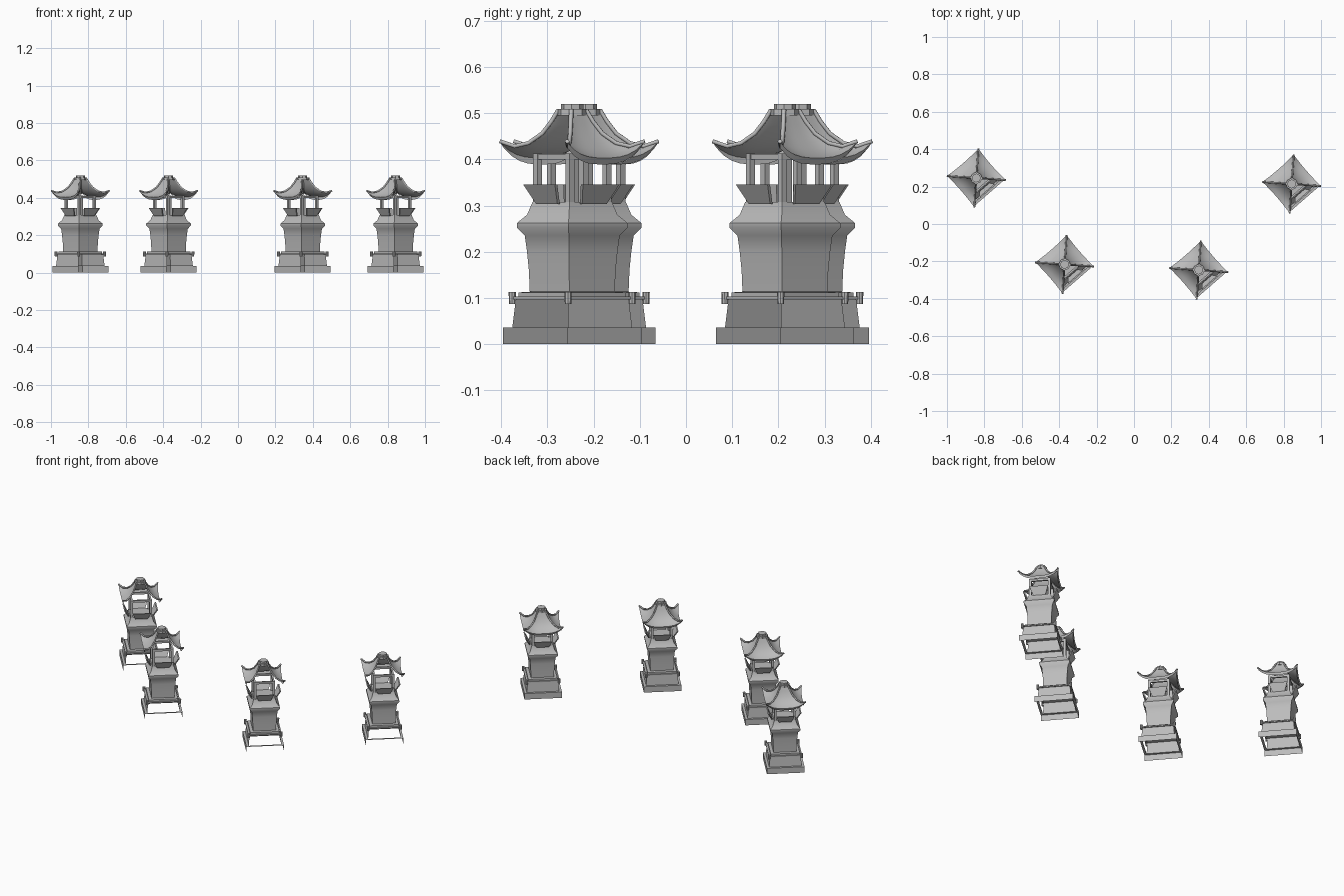
import bpy, bmesh, math
from mathutils import Matrix, Vector

cube = bpy.data.objects.get("Cube")
if cube:
    bpy.data.objects.remove(cube, do_unlink=True)

stone = bpy.data.materials.new("grey_stone")
stone.use_nodes = True
stone.diffuse_color = (0.5, 0.5, 0.5, 1)
stone.node_tree.nodes["Principled BSDF"].inputs["Base Color"].default_value = (0.5, 0.5, 0.5, 1)

H = math.sqrt(0.5)
OPEN_SIDE = 3          # the side left open, facing front and +x
PLACES = [(-0.843, 0.246), (-0.371, -0.216), (0.346, -0.246), (0.843, 0.214)]
NAMES = ["far_right", "near_right", "near_left", "far_left"]
TURN = math.radians(41)


def turned(k):
    return Matrix.Rotation(k * math.pi / 2, 4, 'Z')


def place(name, data):
    """Put one copy of a part in each of the four towers."""
    data.materials.append(stone)
    for tower, (x, y) in zip(NAMES, PLACES):
        ob = bpy.data.objects.new(f"{tower}_{name}", data)
        ob.matrix_world = Matrix.Translation((x, y, 0)) @ Matrix.Rotation(TURN, 4, 'Z')
        bpy.context.scene.collection.objects.link(ob)


def finish(name, bm, smooth=True):
    bmesh.ops.remove_doubles(bm, verts=bm.verts, dist=0.0002)
    if smooth:
        for e in bm.edges:
            e.smooth = len(e.link_faces) == 2 and e.calc_face_angle(0) < math.radians(40)
        for f in bm.faces:
            f.smooth = True
    me = bpy.data.meshes.new(name)
    bm.to_mesh(me)
    bm.free()
    place(name, me)


def grid(bm, rows):
    """Faces between rows of points."""
    vs = [[bm.verts.new(p) for p in row] for row in rows]
    for a, b in zip(vs, vs[1:]):
        for i in range(len(a) - 1):
            bm.faces.new((a[i], a[i + 1], b[i + 1], b[i]))


def tier(bm, profile, sides=range(4)):
    """Square shell from (corner radius, height) pairs."""
    for k in sides:
        m = turned(k)
        grid(bm, [[m @ Vector((r * H, s * r * H, z)) for s in (-1, 1)] for r, z in profile])


def block(bm, centre, size, k=0):
    m = turned(k) @ Matrix.Translation(centre) @ Matrix.Diagonal((*size, 1))
    bmesh.ops.create_cube(bm, size=1, matrix=m)


# Stepped base: walls on three sides, ledges all round
closed = [k for k in range(4) if k != OPEN_SIDE]
bm = bmesh.new()
tier(bm, [(0.15, 0), (0.15, 0.036)], closed)
tier(bm, [(0.15, 0.036), (0.13, 0.036)])
tier(bm, [(0.13, 0.036), (0.122, 0.1)], closed)
tier(bm, [(0.122, 0.1), (0.085, 0.1)])
finish("base", bm)

# Plinth slab under the body
bm = bmesh.new()
tier(bm, [(0.116, 0.1), (0.116, 0.112), (0.085, 0.114)])
finish("plinth", bm)

# Rail round the base with a knob at every corner
bm = bmesh.new()
for k in range(4):
    block(bm, (0.128 * H, 0, 0.1), (0.007, 0.18, 0.007), k)
    p = turned(k) @ Vector((0.13 * H, 0.13 * H, 0.1))
    bmesh.ops.create_cone(bm, segments=8, radius1=0.007, radius2=0.008, depth=0.026,
                          cap_ends=True, matrix=Matrix.Translation(p))
finish("rail", bm)

# Flared body with a ledge and a sloped shoulder
bm = bmesh.new()
tier(bm, [(0.092, 0.112), (0.094, 0.16), (0.098, 0.2), (0.103, 0.235), (0.12, 0.252),
          (0.12, 0.262), (0.098, 0.28), (0.086, 0.308), (0, 0.308)])
finish("body", bm)

# Parapet panels leaning outward, one on each side
bm = bmesh.new()
for k in range(4):
    m = turned(k)
    rows = [(0.073, 0.035, 0.303), (0.095, 0.052, 0.345),
            (0.088, 0.052, 0.345), (0.066, 0.035, 0.303)]
    grid(bm, [[m @ Vector((d, s * w, z)) for s in (-1, 1)] for d, w, z in rows])
    for s in (-1, 1):
        bm.faces.new([bm.verts.new(m @ Vector((d, s * w, z))) for d, w, z in rows])
finish("parapet", bm, smooth=False)

# Gallery posts
bm = bmesh.new()
for k in range(4):
    block(bm, (0.053, 0.053, 0.36), (0.014, 0.014, 0.105), k)
    block(bm, (0.053, 0, 0.405), (0.01, 0.106, 0.012), k)
finish("posts", bm, smooth=False)

# Curved roof with lifted corners, open on one side
hip = [(0.03, 0.505), (0.045, 0.48), (0.065, 0.454), (0.095, 0.433), (0.125, 0.426),
       (0.157, 0.437), (0.148, 0.424)]
mid = [(0.021, 0.505), (0.032, 0.475), (0.046, 0.447), (0.065, 0.425), (0.085, 0.411),
       (0.106, 0.403), (0.1, 0.389)]
steps = [i / 5 - 1 for i in range(11)]
bm = bmesh.new()
for k in closed:
    m = turned(k)
    rows = []
    for (r, zh), (d, zm) in zip(hip, mid):
        rows.append([m @ Vector((d + (r * H - d) * s * s, s * r * H,
                                 zm + (zh - zm) * abs(s) ** 3)) for s in steps])
    grid(bm, rows)
finish("roof", bm)

# Ridges along the roof corners
ridge = bpy.data.curves.new("ridges", 'CURVE')
ridge.dimensions = '3D'
ridge.bevel_depth = 0.005
ridge.bevel_resolution = 1
ridge.use_fill_caps = True
for k in range(4):
    sp = ridge.splines.new('POLY')
    sp.points.add(len(hip) - 2)
    for pt, (r, z) in zip(sp.points, hip[:-1]):
        pt.co = (*(turned(k) @ Vector((r * H, r * H, z + 0.002))), 1)
place("ridges", ridge)

# Finial cap on the roof
bm = bmesh.new()
for radius, low, high in ((0.032, 0.495, 0.509), (0.024, 0.505, 0.52)):
    bmesh.ops.create_cone(bm, segments=8, radius1=radius, radius2=radius, depth=high - low,
                          cap_ends=True, matrix=Matrix.Translation((0, 0, (low + high) / 2)))
finish("finial", bm, smooth=False)
